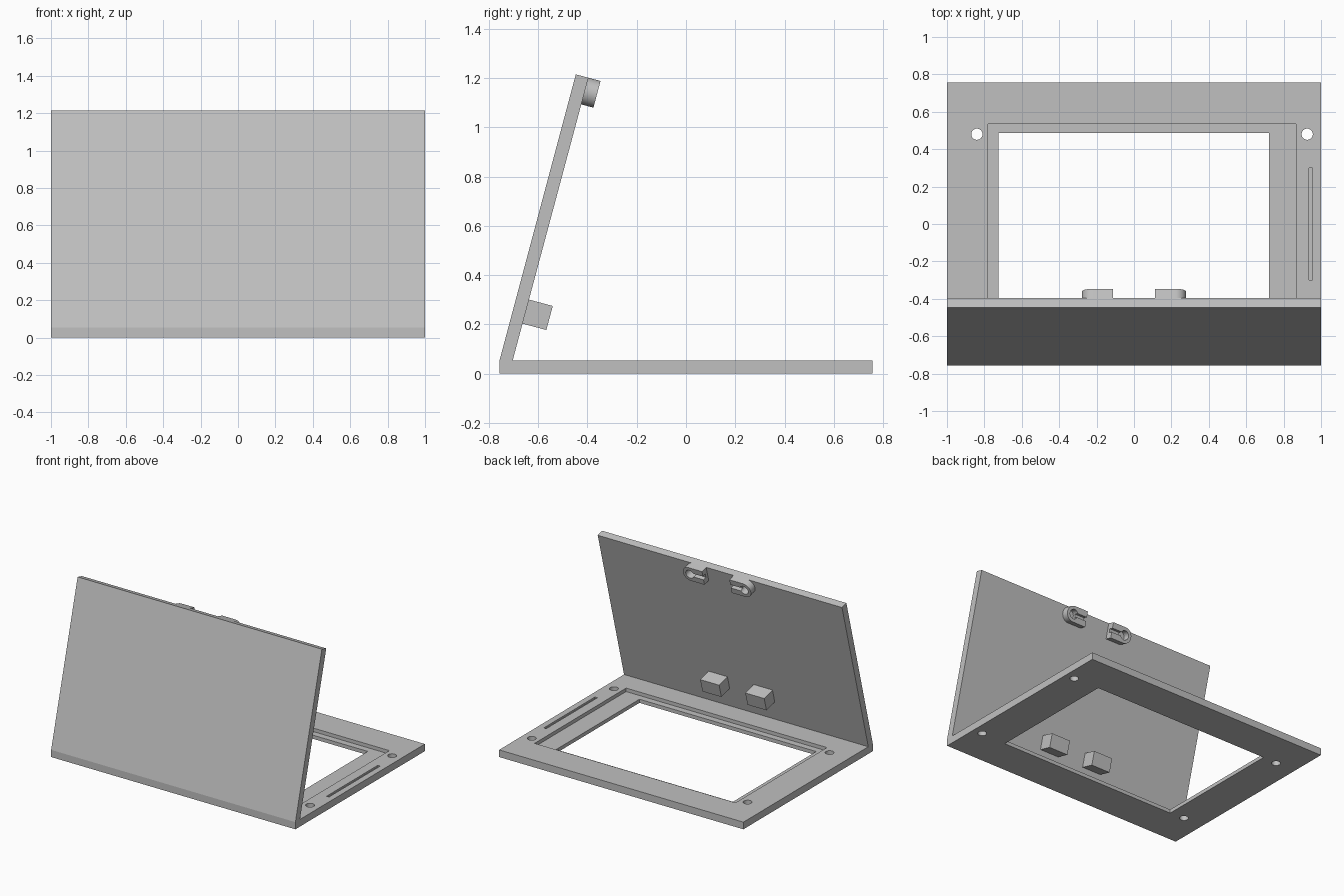
import bpy, bmesh, math
from mathutils import Matrix, Vector

if "Cube" in bpy.data.objects:
    bpy.data.objects.remove(bpy.data.objects["Cube"])

grey = bpy.data.materials.new("light_grey")
grey.diffuse_color = (0.53, 0.53, 0.53, 1)
grey.use_nodes = True
grey.node_tree.nodes["Principled BSDF"].inputs["Base Color"].default_value = grey.diffuse_color


def prism(name, outline, z0, z1, matrix=Matrix()):
    """Extrude a flat outline from z0 to z1, then place it."""
    bm = bmesh.new()
    face = bm.faces.new([bm.verts.new((x, y, z0)) for x, y in outline])
    ext = bmesh.ops.extrude_face_region(bm, geom=[face])
    verts = [g for g in ext["geom"] if isinstance(g, bmesh.types.BMVert)]
    bmesh.ops.translate(bm, verts=verts, vec=(0, 0, z1 - z0))
    bm.transform(matrix)
    bmesh.ops.recalc_face_normals(bm, faces=bm.faces)
    mesh = bpy.data.meshes.new(name)
    bm.to_mesh(mesh)
    bm.free()
    mesh.materials.append(grey)
    ob = bpy.data.objects.new(name, mesh)
    bpy.context.collection.objects.link(ob)
    return ob


def rect(x0, x1, y0, y1):
    return [(x0, y0), (x1, y0), (x1, y1), (x0, y1)]


def arc(cx, cy, r, a0, a1, n):
    return [(cx + r * math.cos(math.radians(a0 + (a1 - a0) * i / n)),
             cy + r * math.sin(math.radians(a0 + (a1 - a0) * i / n))) for i in range(n + 1)]


def circle(cx, cy, r, n=32):
    return arc(cx, cy, r, 0, 360, n)[:-1]


def cut(ob, cutters):
    bpy.context.view_layer.objects.active = ob
    for c in cutters:
        mod = ob.modifiers.new("cut", 'BOOLEAN')
        mod.operation = 'DIFFERENCE'
        mod.solver = 'EXACT'
        mod.object = c
        bpy.ops.object.modifier_apply(modifier=mod.name)
        bpy.data.objects.remove(c, do_unlink=True)


def smooth(ob):
    bpy.ops.object.select_all(action='DESELECT')
    ob.select_set(True)
    bpy.context.view_layer.objects.active = ob
    bpy.ops.object.shade_smooth_by_angle(angle=math.radians(30))


# base frame: window, offset recess, corner holes and a shallow slot
T = 0.053
base = prism("base_frame", rect(-1, 1, -0.757, 0.757), 0, T)
cutters = [prism("window", rect(-0.725, 0.722, -0.487, 0.487), -0.1, 0.2),
           prism("recess", rect(-0.78, 0.865, -0.535, 0.535), 0.027, 0.2),
           prism("slot", rect(0.935, 0.955, -0.3, 0.3), 0.04, 0.2)]
for x in (-0.84, 0.926):
    for y in (-0.48, 0.48):
        cutters.append(prism("hole", circle(x, y, 0.03), -0.1, 0.2))
cut(base, cutters)
smooth(base)

# leaning panel: side profile extruded across the width
s, c = math.sin(math.radians(15)), math.cos(math.radians(15))
top_y, top_z = -0.396, 1.201
inner_y = top_y - (top_z - T) * s / c
side = Matrix(((0, 0, 1, 0), (1, 0, 0, 0), (0, 1, 0, 0), (0, 0, 0, 1)))
prism("leaning_panel", [(-0.757, T), (inner_y, T), (top_y, top_z),
                        (top_y - T * c, top_z + T * s)], -1, 1, side)

# panel frame: local y runs up the panel, local z points out of its inner face
tilt = Matrix(((-1, 0, 0, 0), (0, s, c, top_y), (0, c, -s, top_z), (0, 0, 0, 1)))

for k, word in ((1, "left"), (-1, "right")):
    # upper lug: round outer end with a bore, slotted square inner end
    r = 0.056
    outline = [(0.112, -2 * r), *arc(0.222, -r, r, -90, 90, 20), (0.112, 0)]
    lug = prism(word + "_upper_lug", [(k * x, y) for x, y in outline], -0.004, 0.051, tilt)
    cut(lug, [prism("bore", circle(k * 0.222, -r, 0.033), 0.002, 0.2, tilt),
              prism("slit", rect(*sorted((k * 0.05, k * 0.215)), -r - 0.014, -r + 0.014),
                    0.022, 0.2, tilt)])
    smooth(lug)
    # lower block: notch open to the top and the inner end
    block = prism(word + "_lower_block", rect(*sorted((k * 0.107, k * 0.262)), -1.033, -0.932),
                  -0.004, 0.1, tilt)
    cut(block, [prism("notch", rect(*sorted((k * 0.05, k * 0.185)), -0.982, -0.8),
                      0.038, 0.066, tilt)])
